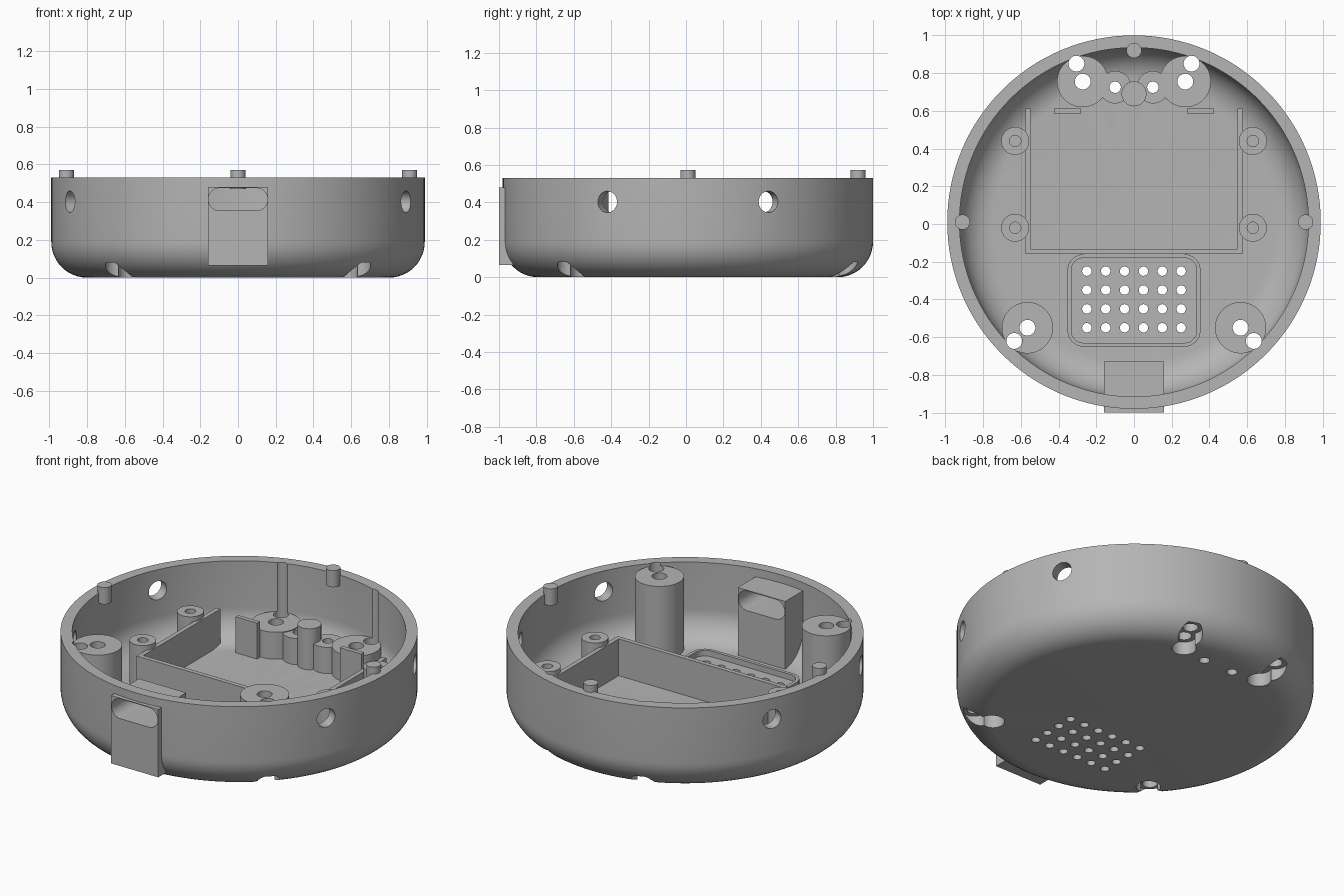
import bpy, bmesh, math
from mathutils import Vector, Matrix

if "Cube" in bpy.data.objects:
    bpy.data.objects.remove(bpy.data.objects["Cube"])

grey = bpy.data.materials.new("plain grey")
grey.use_nodes = True
COLOUR = (0.46, 0.46, 0.46, 1)
grey.diffuse_color = COLOUR
grey.node_tree.nodes["Principled BSDF"].inputs["Base Color"].default_value = COLOUR

CY = 0.01        # shell centre in y
FLOOR = 0.065    # inside floor height
SINK = 0.055     # where posts start, just inside the floor


def make(name, bm):
    bmesh.ops.recalc_face_normals(bm, faces=bm.faces)
    mesh = bpy.data.meshes.new(name)
    bm.to_mesh(mesh)
    bm.free()
    ob = bpy.data.objects.new(name, mesh)
    bpy.context.collection.objects.link(ob)
    mesh.materials.append(grey)
    return ob


def cylinder(name, x, y, r, z0, z1, sides=40):
    bm = bmesh.new()
    bmesh.ops.create_cone(bm, cap_ends=True, segments=sides, radius1=r, radius2=r, depth=z1 - z0,
                          matrix=Matrix.Translation((x, y, (z0 + z1) / 2)))
    return make(name, bm)


def box(name, x0, x1, y0, y1, z0, z1):
    bm = bmesh.new()
    bmesh.ops.create_cube(bm, size=1)
    lo, hi = Vector((x0, y0, z0)), Vector((x1, y1, z1))
    for v in bm.verts:
        v.co = [(a + b) / 2 + c * (b - a) for a, b, c in zip(lo, hi, v.co)]
    return make(name, bm)


def rounded_prism(name, w, h, r, depth, matrix):
    """Rounded rectangle extruded along its own z, then placed by a matrix."""
    bm = bmesh.new()
    verts = []
    for q, (sx, sy) in enumerate([(1, 1), (-1, 1), (-1, -1), (1, -1)]):
        for i in range(9):
            a = (q + i / 8) * math.pi / 2
            verts.append(bm.verts.new((sx * (w / 2 - r) + r * math.cos(a),
                                       sy * (h / 2 - r) + r * math.sin(a), 0)))
    bmesh.ops.remove_doubles(bm, verts=verts, dist=1e-5)
    face = bm.faces.new(list(bm.verts))
    top = bmesh.ops.extrude_face_region(bm, geom=[face])["geom"]
    bmesh.ops.translate(bm, vec=(0, 0, depth), verts=[g for g in top if isinstance(g, bmesh.types.BMVert)])
    bm.transform(matrix)
    return make(name, bm)


def cut(ob, cutters):
    for c in cutters:
        mod = ob.modifiers.new("cut", 'BOOLEAN')
        mod.operation, mod.solver, mod.object = 'DIFFERENCE', 'EXACT', c
        bpy.context.view_layer.objects.active = ob
        bpy.ops.object.modifier_apply(modifier=mod.name)


def arc(cx, cz, r, steps=12):
    """Quarter arc from straight down to straight out."""
    return [(cx + r * math.sin(i / steps * math.pi / 2), cz - r * math.cos(i / steps * math.pi / 2))
            for i in range(steps + 1)]


# Shell: revolved bowl with rounded bottom edge
outer = [(0, 0)] + arc(0.8, 0.19, 0.19) + [(0.99, 0.53)]
inner = [(0.925, 0.53)] + arc(0.745, FLOOR + 0.18, 0.18)[::-1] + [(0, FLOOR)]
bm = bmesh.new()
ring = [bm.verts.new((r, 0, z)) for r, z in outer + inner]
edges = [bm.edges.new(p) for p in zip(ring, ring[1:])]
bmesh.ops.spin(bm, geom=ring + edges, cent=(0, 0, 0), axis=(0, 0, 1), angle=2 * math.pi, steps=128)
bmesh.ops.remove_doubles(bm, verts=bm.verts, dist=1e-5)
bm.transform(Matrix.Translation((0, CY, 0)))
shell = make("shell", bm)
parts, helpers = [shell], []

# Corner screw pillars: through hole, second outer hole, counterbores below
shell_cutters = []
for side, tag in ((1, "left"), (-1, "right")):
    for where, x, y, x2, y2, top in (("front", 0.565, -0.55, 0.635, -0.62, 0.51),
                                     ("back", 0.272, 0.755, 0.305, 0.85, 0.23)):
        pillar = cylinder(f"{where}_{tag}_pillar", side * x, y, 0.136, SINK, top, 64)
        holes = []
        for hx, hy in ((x, y), (x2, y2)):
            holes.append(cylinder("bore", side * hx, hy, 0.042, -0.1, 0.7))
            holes.append(cylinder("counterbore", side * hx, hy, 0.068, -0.1, 0.08))
        cut(pillar, holes)
        shell_cutters += holes
        parts.append(pillar)

    # Small drilled posts beside the centre post
    post = cylinder(f"{tag}_drilled_post", side * 0.1, 0.725, 0.086, SINK, 0.225)
    bore = cylinder("bore", side * 0.1, 0.725, 0.03, -0.1, 0.7)
    cut(post, [bore])
    shell_cutters.append(bore)
    parts.append(post)

    # Board standoffs with blind holes
    for where, y in (("front", -0.02), ("back", 0.44)):
        standoff = cylinder(f"{where}_{tag}_standoff", side * 0.63, y, 0.074, SINK, 0.32)
        bore = cylinder("blind_hole", side * 0.63, y, 0.03, 0.12, 0.7)
        cut(standoff, [bore])
        helpers.append(bore)
        parts.append(standoff)

    # Back tabs of the battery tray
    xs = sorted((side * 0.28, side * 0.425))
    parts.append(box(f"{tag}_tray_tab", *xs, 0.585, 0.612, SINK, 0.285))

    # Alignment pin on the side rim
    parts.append(cylinder(f"{tag}_rim_pin", side * 0.91, CY, 0.04, 0.47, 0.572))

    # Radial holes through the wall
    for sy in (1, -1):
        a = math.atan2(sy * 0.43, side * 0.89)
        drill = cylinder("wall_hole", 0, 0, 0.057, -0.2, 0.2)
        drill.data.transform(Matrix.Translation((0.95 * math.cos(a), CY + 0.95 * math.sin(a), 0.403))
                             @ Matrix.Rotation(a, 4, 'Z') @ Matrix.Rotation(math.pi / 2, 4, 'Y'))
        shell_cutters.append(drill)

parts.append(cylinder("back_rim_pin", 0, 0.92, 0.04, 0.47, 0.572))
parts.append(cylinder("centre_post", 0, 0.69, 0.066, SINK, 0.316))

# Battery tray: U-shaped wall open at the back
tray = box("battery_tray", -0.575, 0.575, -0.16, 0.612, SINK, 0.29)
tray_void = box("tray_void", -0.548, 0.548, -0.132, 0.8, 0, 0.5)
cut(tray, [tray_void])
parts.append(tray)

# Speaker frame and grille holes
frame = rounded_prism("speaker_frame", 0.705, 0.49, 0.085, 0.045, Matrix.Translation((0, -0.405, SINK)))
frame_void = rounded_prism("frame_void", 0.665, 0.45, 0.065, 0.3, Matrix.Translation((0, -0.405, 0)))
cut(frame, [frame_void])
parts.append(frame)
for i in range(6):
    for j in range(4):
        shell_cutters.append(cylinder("grille_hole", -0.25 + 0.1 * i, -0.55 + 0.1 * j, 0.025, -0.1, 0.2, 20))

# Port housing with a rounded slot running right through
port = box("port_housing", -0.16, 0.16, -1, -0.73, FLOOR, 0.48)
slot = rounded_prism("port_slot", 0.314, 0.12, 0.0599, 0.5,
                     Matrix.Translation((0, -0.6, 0.415)) @ Matrix.Rotation(math.pi / 2, 4, 'X'))
cut(port, [slot])
shell_cutters.append(slot)
parts.append(port)

cut(shell, shell_cutters)
for c in helpers + shell_cutters + [tray_void, frame_void]:
    bpy.data.objects.remove(c)

# Smooth curved walls, keep edges crisp
bpy.ops.object.select_all(action='DESELECT')
for ob in parts:
    ob.select_set(True)
bpy.context.view_layer.objects.active = shell
bpy.ops.object.shade_smooth_by_angle(angle=math.radians(30))
